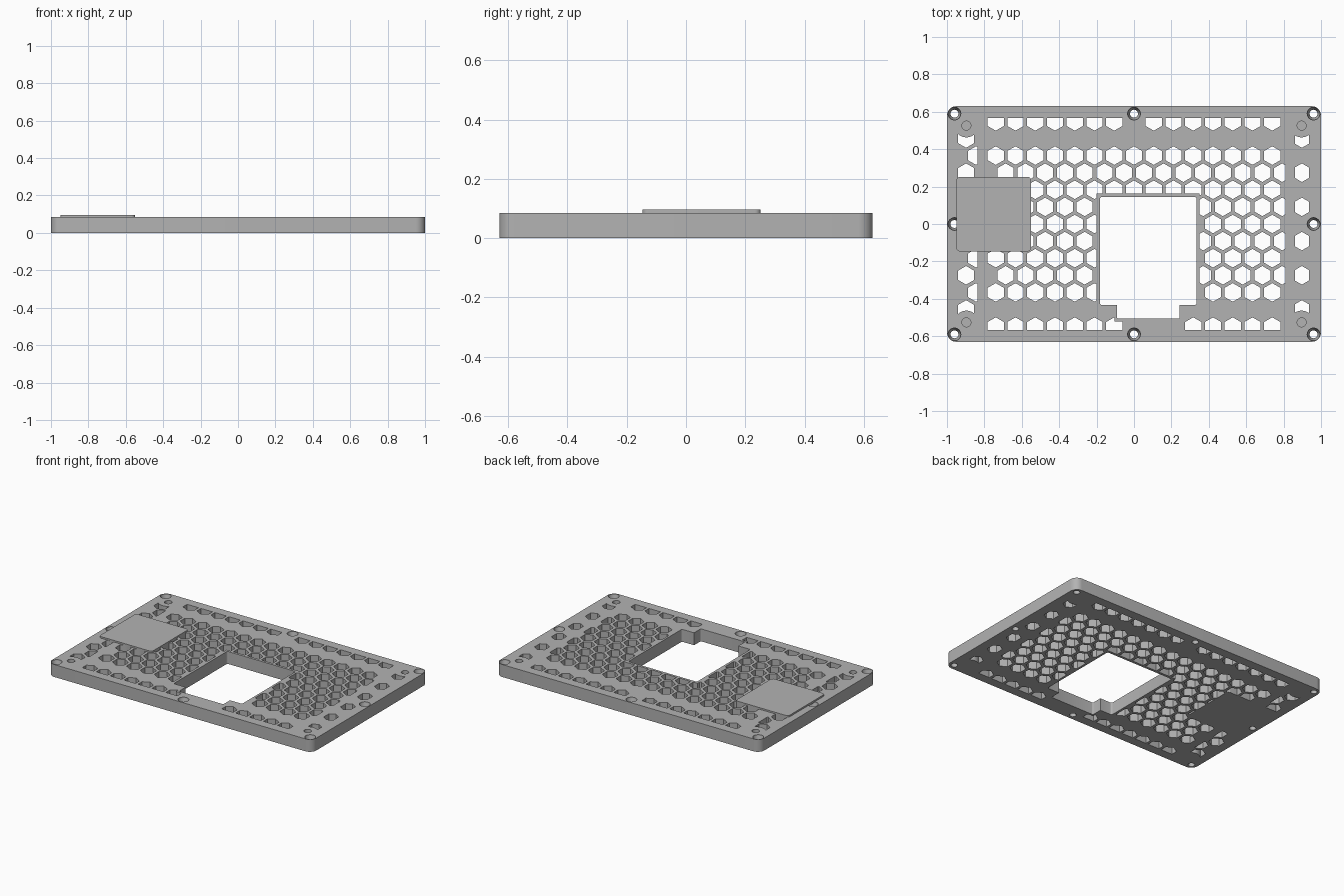
import bpy, bmesh
from math import sin, cos, pi

cube = bpy.data.objects.get("Cube")
if cube:
    bpy.data.objects.remove(cube, do_unlink=True)

grey = bpy.data.materials.new("mid_grey")
grey.use_nodes = True
grey.diffuse_color = (0.45, 0.45, 0.45, 1)
grey.node_tree.nodes["Principled BSDF"].inputs["Base Color"].default_value = (0.45, 0.45, 0.45, 1)

HEIGHT = 0.085
HALF_Y = 0.63
PITCH = 0.1056            # spacing of the honeycomb
ROW = PITCH * 0.866
LOW, HIGH = -0.05, 0.15   # span of through cutters


def ring(x, y, r, n, turn=0):
    return [(x + r * cos(turn + 2 * pi * i / n), y + r * sin(turn + 2 * pi * i / n)) for i in range(n)]


def rounded(x0, x1, y0, y1, r, steps=8):
    pts = []
    corners = [(x1 - r, y1 - r), (x0 + r, y1 - r), (x0 + r, y0 + r), (x1 - r, y0 + r)]
    for q, (cx, cy) in enumerate(corners):
        for i in range(steps + 1):
            a = (q + i / steps) * pi / 2
            pts.append((cx + r * cos(a), cy + r * sin(a)))
    return pts


def box(x0, x1, y0, y1):
    return [(x0, y0), (x1, y0), (x1, y1), (x0, y1)]


def loft(bm, levels):
    """Closed solid through a list of (outline, z) levels."""
    rows = [[bm.verts.new((x, y, z)) for x, y in pts] for pts, z in levels]
    n = len(rows[0])
    for a, b in zip(rows, rows[1:]):
        for i in range(n):
            bm.faces.new((a[i], a[(i + 1) % n], b[(i + 1) % n], b[i]))
    bm.faces.new(rows[0][::-1])
    bm.faces.new(rows[-1])


def solid(name, parts):
    bm = bmesh.new()
    for levels in parts:
        loft(bm, levels)
    me = bpy.data.meshes.new(name)
    bm.to_mesh(me)
    bm.free()
    ob = bpy.data.objects.new(name, me)
    bpy.context.collection.objects.link(ob)
    me.materials.append(grey)
    return ob


def prism(pts, z0=LOW, z1=HIGH):
    return [(pts, z0), (pts, z1)]


def combine(target, tool, operation):
    mod = target.modifiers.new("cut", "BOOLEAN")
    mod.operation = operation
    mod.solver = "EXACT"
    mod.object = tool
    bpy.context.view_layer.objects.active = target
    bpy.ops.object.modifier_apply(modifier=mod.name)
    bpy.data.objects.remove(tool, do_unlink=True)


# Honeycomb vents: even rows sit on the pitch, odd rows are shifted by half
hexes = []
for k in range(-6, 7):
    shift = 0.5 if k % 2 else 0
    for i in range(-9, 9):
        c = i + shift
        x, y = c * PITCH, k * ROW
        middle = abs(c) <= 7 or c == 7.5
        side = abs(c) == 8.5 or c == -8
        if abs(k) == 5 and middle:
            continue
        if abs(k) == 6 and (side or (k > 0 and i == 0) or (k < 0 and i in (0, 1, 2))):
            continue
        if k < 2 and abs(k) < 6 and -0.17 < x < 0.33:
            continue
        if middle or side:
            hexes.append(prism(ring(x, y, 0.0497, 6, pi / 6)))
vents = solid("vent_cutter", hexes)

# Zones in which vents are allowed
zones = [box(-0.787, 0.811, -0.567, 0.567), box(-0.945, -0.838, -0.6, 0.6), box(0.86, 0.935, -0.6, 0.6)]
combine(vents, solid("vent_zones", [prism(z, -0.1, 0.2) for z in zones]), "INTERSECT")

# Areas that stay solid: window frame, pad base and pin bosses
pins = [(sx * 0.896, sy * 0.526) for sx in (-1, 1) for sy in (-1, 1)]
pad = rounded(-0.95, -0.55, -0.147, 0.252, 0.02)
solids = [box(-0.2, 0.35, -0.45, 0.162), box(-0.105, 0.255, -0.52, -0.3), pad]
solids += [ring(x, y, 0.063, 32) for x, y in pins]
for pts in solids:
    combine(vents, solid("solid_area", [prism(pts, -0.1, 0.2)]), "DIFFERENCE")

# Main plate
plate = solid("cover_plate", [prism(rounded(-1, 1, -HALF_Y, HALF_Y, 0.05), 0, HEIGHT)])
combine(plate, vents, "DIFFERENCE")

# Window with a stepped lower edge
for pts in (rounded(-0.183, 0.335, -0.434, 0.145, 0.012, 4), rounded(-0.092, 0.243, -0.506, -0.3, 0.008, 4)):
    combine(plate, solid("window_cutter", [prism(pts)]), "DIFFERENCE")

# Countersunk screw holes around the rim
screws = []
for x in (-0.96, 0, 0.96):
    for y in (-0.59, 0, 0.59):
        if x or y:
            small, wide = ring(x, y, 0.021, 32), ring(x, y, 0.034, 32)
            screws.append([(small, LOW), (small, 0.05), (wide, 0.075), (wide, HIGH)])
combine(plate, solid("screw_cutter", screws), "DIFFERENCE")

# Blind pin holes near the corners
combine(plate, solid("pin_cutter", [prism(ring(x, y, 0.024, 32), 0.05) for x, y in pins]), "DIFFERENCE")

# Raised pad on the right side
raised_pad = solid("raised_pad", [prism(pad, HEIGHT - 0.004, 0.096)])

for ob in (plate, raised_pad):
    bpy.ops.object.select_all(action="DESELECT")
    ob.select_set(True)
    bpy.context.view_layer.objects.active = ob
    bpy.ops.object.shade_smooth_by_angle(angle=pi / 6)
